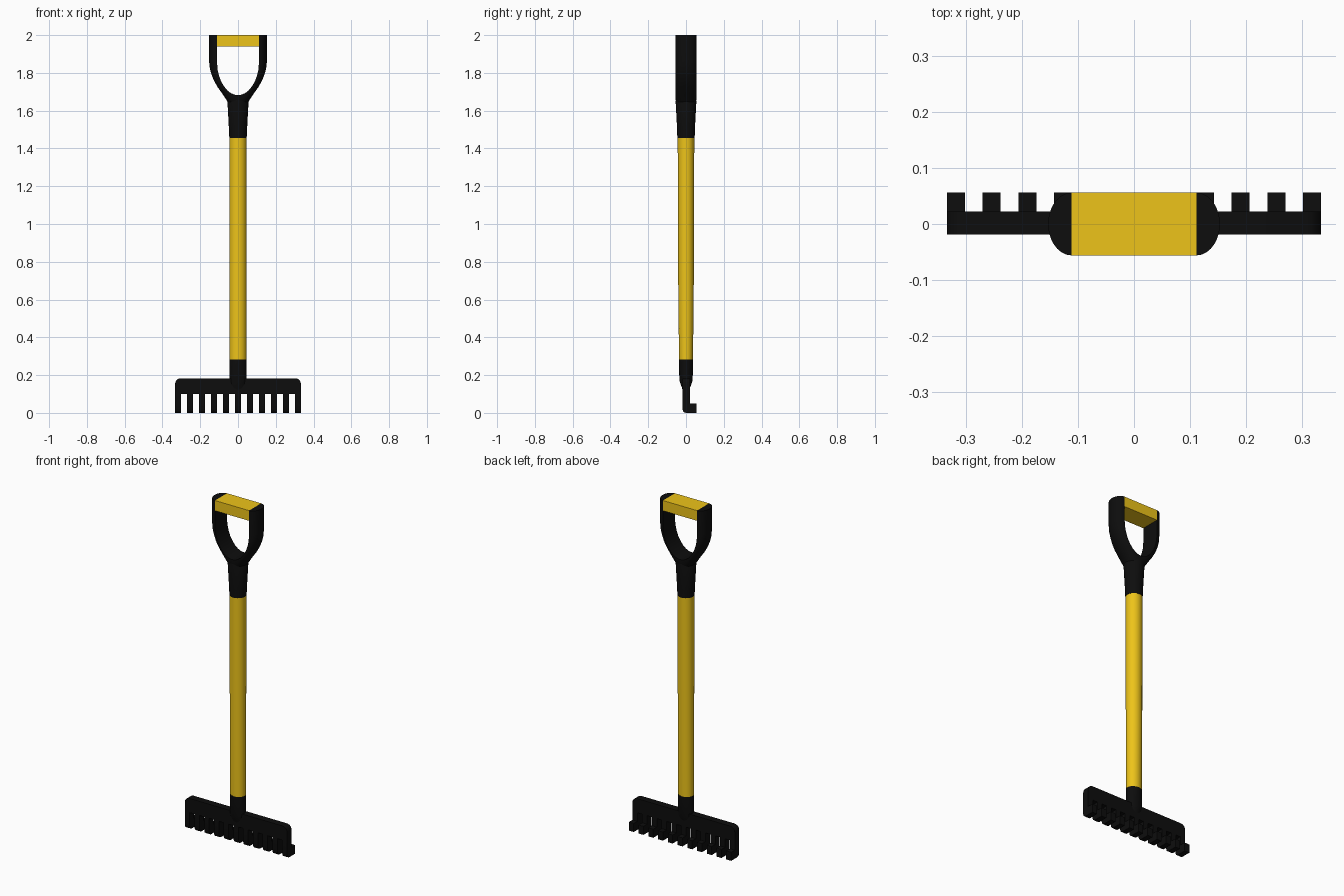
import bpy, bmesh, math
from mathutils import Vector

if "Cube" in bpy.data.objects:
    bpy.data.objects.remove(bpy.data.objects["Cube"])


def material(name, rgb):
    m = bpy.data.materials.new(name)
    m.diffuse_color = (*rgb, 1)
    m.use_nodes = True
    m.node_tree.nodes["Principled BSDF"].inputs["Base Color"].default_value = m.diffuse_color
    return m


YELLOW = material("yellow", (0.85, 0.55, 0.01))
BLACK = material("black", (0.004, 0.004, 0.004))


def loft(name, rings, mat, smooth=True):
    """Skin a list of equal-length point rings and cap both ends."""
    bm = bmesh.new()
    loops = [[bm.verts.new(p) for p in r] for r in rings]
    n = len(loops[0])
    for a, b in zip(loops, loops[1:]):
        for i in range(n):
            j = (i + 1) % n
            bm.faces.new((a[i], a[j], b[j], b[i]))
    bm.faces.new(loops[0])
    bm.faces.new(loops[-1])
    bmesh.ops.recalc_face_normals(bm, faces=bm.faces)
    me = bpy.data.meshes.new(name)
    bm.to_mesh(me)
    bm.free()
    me.materials.append(mat)
    ob = bpy.data.objects.new(name, me)
    bpy.context.collection.objects.link(ob)
    if smooth:
        bpy.ops.object.select_all(action='DESELECT')
        ob.select_set(True)
        bpy.context.view_layer.objects.active = ob
        bpy.ops.object.shade_smooth_by_angle(angle=math.radians(35))
    return ob


def ellipse(z, rx, ry, n=32):
    return [(rx * math.cos(2 * math.pi * i / n), ry * math.sin(2 * math.pi * i / n), z)
            for i in range(n)]


def tube(name, sections, mat):
    return loft(name, [ellipse(*s) for s in sections], mat)


# Shaft with its upper collar and lower socket
tube("shaft", [(0.28, 0.044, 0.037), (0.67, 0.045, 0.041), (1.46, 0.045, 0.044)], YELLOW)
tube("upper_collar", [(1.455, 0.046, 0.046), (1.50, 0.048, 0.047), (1.65, 0.056, 0.055),
                      (1.67, 0.045, 0.052)], BLACK)
tube("lower_socket", [(0.12, 0.043, 0.018), (0.135, 0.044, 0.022), (0.17, 0.045, 0.035),
                      (0.283, 0.045, 0.038)], BLACK)

# Yoke arms: D-shaped section, flat inside, rounded outside (inner xz, outer xz)
stations = [((0, 1.682), (0, 1.58)),
            ((0.020, 1.685), (0.030, 1.61)),
            ((0.038, 1.693), (0.054, 1.645)),
            ((0.057, 1.708), (0.078, 1.683)),
            ((0.075, 1.730), (0.108, 1.725)),
            ((0.090, 1.756), (0.126, 1.757)),
            ((0.101, 1.787), (0.140, 1.790)),
            ((0.108, 1.817), (0.149, 1.822)),
            ((0.111, 1.855), (0.153, 1.860)),
            ((0.111, 2.0), (0.153, 2.0))]


def d_section(inner, outer, n=14):
    a, b = Vector((inner[0], 0, inner[1])), Vector((outer[0], 0, outer[1]))
    return [a.lerp(b, math.sin(math.pi * i / n))
            + Vector((0, 0.056 * math.cos(math.pi * i / n), 0)) for i in range(n + 1)]


for side, label in ((1, "right"), (-1, "left")):
    loft(label + "_yoke_arm",
         [[(side * p.x, p.y, p.z) for p in d_section(*s)] for s in stations], BLACK)

# Grip bar between the arms
grip = [(-0.056, 1.94), (0.056, 1.94), (0.056, 2.0), (-0.056, 2.0)]
loft("grip", [[(x, y, z) for y, z in grip] for x in (-0.111, 0.111)], YELLOW, smooth=False)

# Rake head bar with rounded top corners
W, R = 0.333, 0.03
bar = [(-W, 0.10), (W, 0.10)]
for cx, start in ((W - R, 0), (R - W, 90)):
    for k in range(6):
        t = math.radians(start + 18 * k)
        bar.append((cx + R * math.cos(t), 0.183 - R + R * math.sin(t)))
loft("head_bar", [[(x, y, z) for x, z in bar] for y in (-0.019, 0.022)], BLACK)

# Eleven hooked tines
tine = [(-0.019, 0.10), (0.022, 0.10), (0.022, 0.05), (0.056, 0.05), (0.056, 0),
        (0.0, 0), (-0.008, 0.002), (-0.015, 0.008), (-0.019, 0.02)]
tines = loft("tines", [[(x, y, z) for y, z in tine] for x in (-W, -W + 0.032)], BLACK)
arr = tines.modifiers.new("repeat", 'ARRAY')
arr.count = 11
arr.use_relative_offset = False
arr.use_constant_offset = True
arr.constant_offset_displace = ((2 * W - 0.032) / 10, 0, 0)
